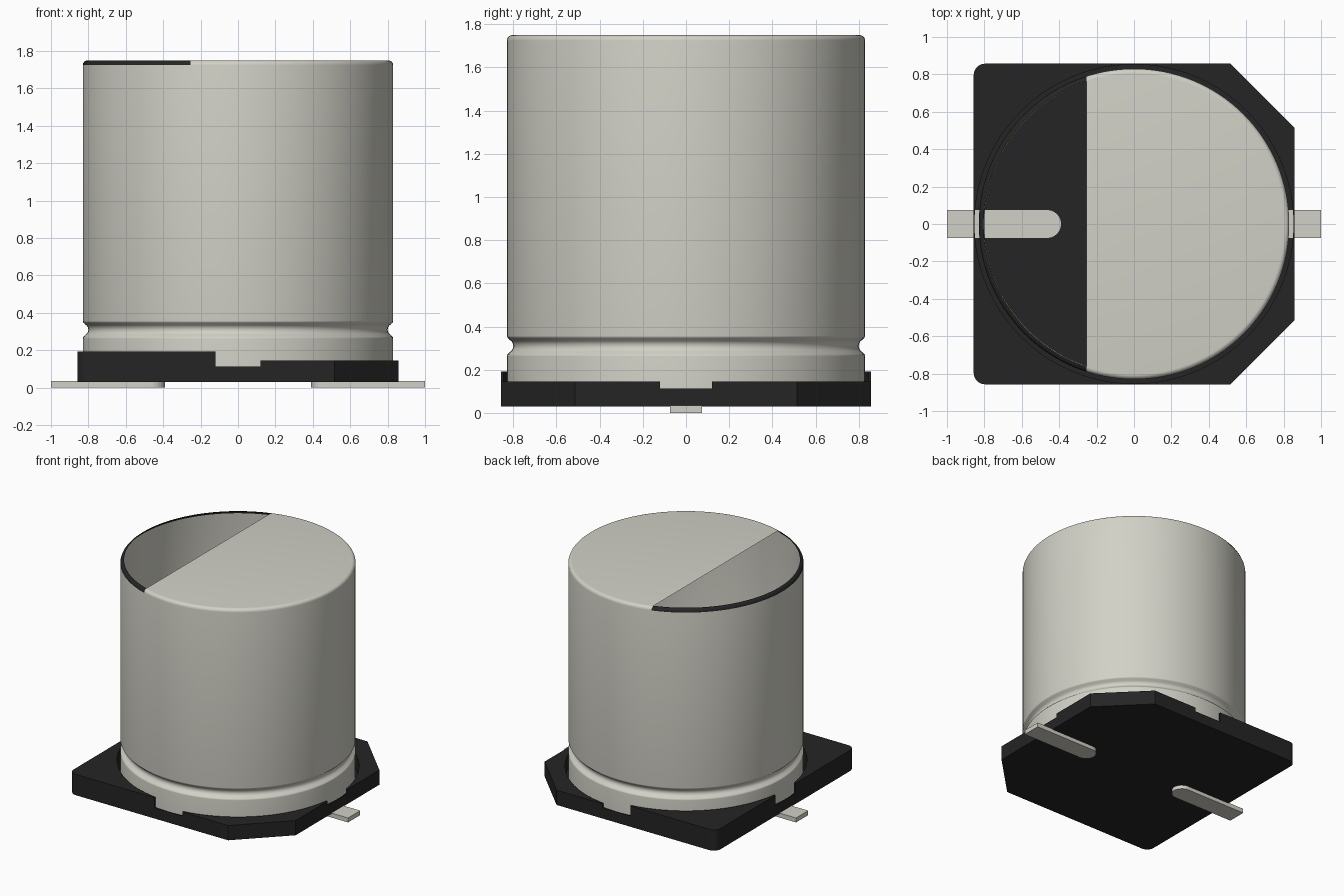
import bpy, bmesh
from math import sin, cos, pi, radians
from mathutils import Matrix, Vector

if "Cube" in bpy.data.objects:
    bpy.data.objects.remove(bpy.data.objects["Cube"])


def material(name, rgb):
    m = bpy.data.materials.new(name)
    m.use_nodes = True
    m.diffuse_color = (*rgb, 1)
    m.node_tree.nodes["Principled BSDF"].inputs["Base Color"].default_value = (*rgb, 1)
    return m


metal = material("pale metal", (0.645, 0.638, 0.571))
black = material("black plastic", (0.019, 0.018, 0.018))


def to_object(name, bm, mats):
    mesh = bpy.data.meshes.new(name)
    bm.to_mesh(mesh)
    bm.free()
    ob = bpy.data.objects.new(name, mesh)
    bpy.context.collection.objects.link(ob)
    for m in mats:
        mesh.materials.append(m)
    return ob


def activate(ob):
    bpy.ops.object.select_all(action='DESELECT')
    ob.select_set(True)
    bpy.context.view_layer.objects.active = ob


def prism(name, outline, z0, z1, mat):
    bm = bmesh.new()
    face = bm.faces.new([bm.verts.new((x, y, z0)) for x, y in outline])
    top = bmesh.ops.extrude_face_region(bm, geom=[face])["geom"]
    bmesh.ops.translate(bm, vec=(0, 0, z1 - z0),
                        verts=[v for v in top if isinstance(v, bmesh.types.BMVert)])
    bmesh.ops.recalc_face_normals(bm, faces=bm.faces)
    return to_object(name, bm, [mat])


def arc(cx, cy, r, a0, a1, n=8):
    angles = [radians(a0 + (a1 - a0) * i / n) for i in range(n + 1)]
    return [(cx + r * cos(a), cy + r * sin(a)) for a in angles]


def box(x0, x1, y0, y1):
    return [(x0, y0), (x1, y0), (x1, y1), (x0, y1)]


# Base plate: two rounded and two chamfered corners, recess and side notches
H, C, R = 0.857, 0.515, 0.06
outline = ([(C, -H), (H, -C), (H, C), (C, H)]
           + arc(R - H, H - R, R, 90, 180) + arc(R - H, R - H, R, 180, 270))
base = prism("base_plate", outline, 0.03, 0.192, black)
cutters = [
    prism("cut_recess", arc(0, 0, 0.853, 0, 357.5, 143), 0.033, 0.5, black),
    prism("cut_low_side", box(0, 1.2, -1.2, 1.2), 0.145, 0.5, black),
    prism("cut_notch_y", box(-0.12, 0.12, -1.3, 1.3), 0.113, 0.6, black),
    prism("cut_notch_x", box(-1.3, 1.3, -0.12, 0.12), 0.113, 0.6, black),
]
activate(base)
for cutter in cutters:
    cutter.hide_render = True
    mod = base.modifiers.new(cutter.name, 'BOOLEAN')
    mod.operation, mod.solver, mod.object = 'DIFFERENCE', 'EXACT', cutter
    bpy.ops.object.modifier_apply(modifier=mod.name)
    bpy.data.objects.remove(cutter)

# Flat leads with a rounded inner end
for name, side in (("lead_right", 1), ("lead_left", -1)):
    shape = [(1, 0.075)] + arc(0.465, 0, 0.075, 90, 270, 12) + [(1, -0.075)]
    prism(name, [(side * x, y) for x, y in shape], 0, 0.035, metal).data.update()

# Can: lathed shell with a crimped groove and a rounded top rim
RAD, TOP, RIM = 0.83, 1.75, 0.026
profile = [(RAD, 0.05)] + arc(RAD - 0.015, 0.262, 0.015, 0, 60, 4)
profile += arc(RAD + 0.002, 0.31, 0.032, 240, 120, 8)
profile += arc(RAD - 0.015, 0.358, 0.015, -60, 0, 4)
profile += arc(RAD - RIM, TOP - RIM, RIM, 0, 90, 6)
bm = bmesh.new()
verts = [bm.verts.new((r, 0, z)) for r, z in profile]
edges = [bm.edges.new(pair) for pair in zip(verts, verts[1:])]
bmesh.ops.spin(bm, geom=verts + edges, cent=(0, 0, 0), axis=(0, 0, 1),
               angle=2 * pi, steps=128, use_merge=True)
bmesh.ops.remove_doubles(bm, verts=bm.verts, dist=1e-5)
rim_loop = [e for e in bm.edges if e.is_boundary and e.verts[0].co.z > 1]
bmesh.ops.contextual_create(bm, geom=rim_loop)
bmesh.ops.recalc_face_normals(bm, faces=bm.faces)
if max(bm.faces, key=lambda f: f.calc_center_median().z).normal.z < 0:
    bmesh.ops.reverse_faces(bm, faces=bm.faces)

# Open the left segment of the top and mark its rim black
SPLIT = -0.255
upper = [f for f in bm.faces if f.calc_center_median().z > TOP - RIM]
geom = set(upper)
for f in upper:
    geom.update(f.edges)
    geom.update(f.verts)
bmesh.ops.bisect_plane(bm, geom=list(geom), dist=1e-5,
                       plane_co=(SPLIT, 0, 0), plane_no=(1, 0, 0))
opening = []
for f in bm.faces:
    c = f.calc_center_median()
    if c.z > TOP - RIM and c.x < SPLIT:
        f.material_index = 1
        if len(f.verts) > 12:
            opening.append(f)
bmesh.ops.delete(bm, geom=opening, context='FACES_ONLY')
can = to_object("can", bm, [metal, black])
activate(can)
bpy.ops.object.shade_smooth_by_angle(angle=radians(40))
